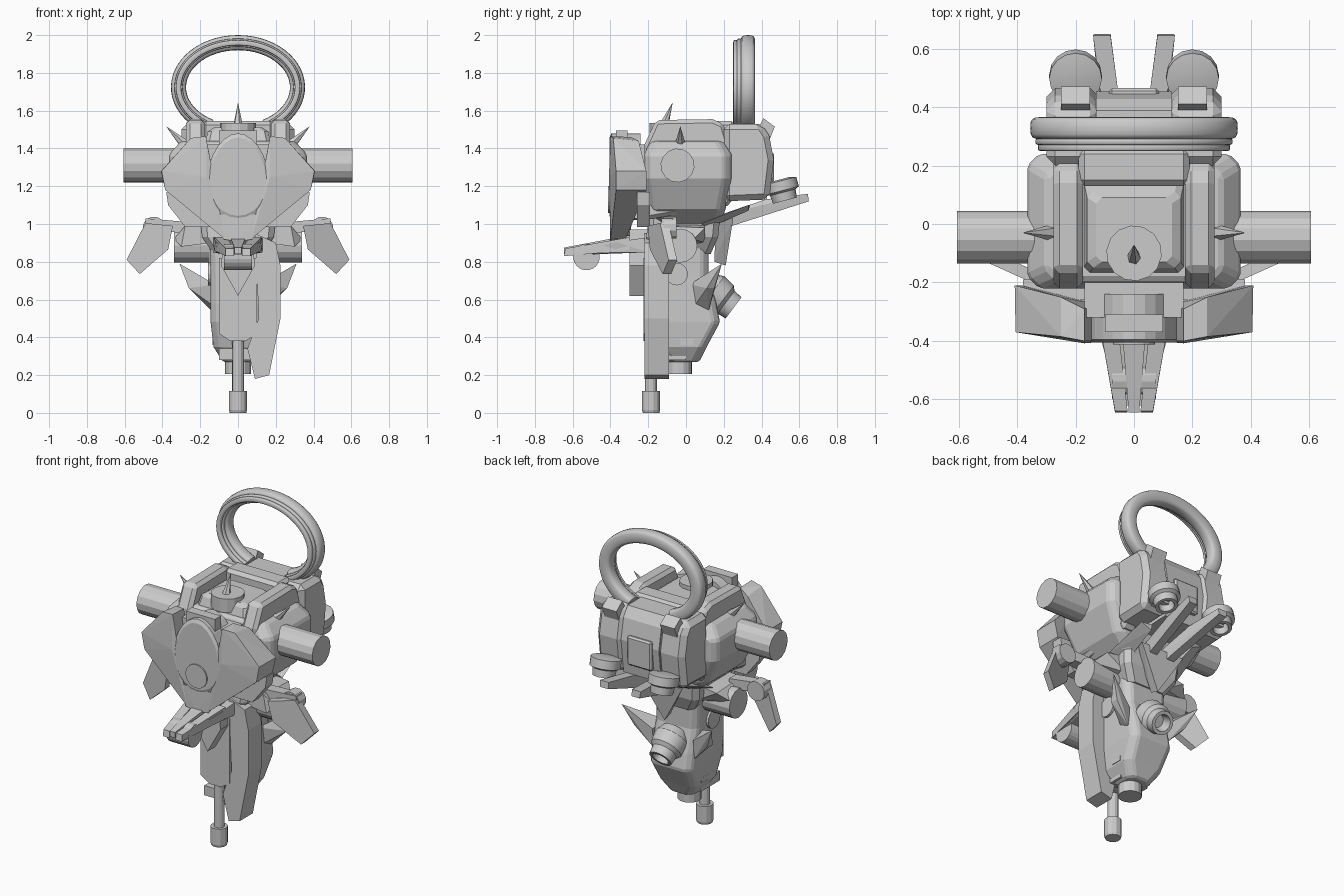
import bpy, bmesh
from math import sin, cos, pi, radians, copysign
from mathutils import Vector

if "Cube" in bpy.data.objects:
    bpy.data.objects.remove(bpy.data.objects["Cube"])


def finish(name, bm, mirror=False, bevel=0, smooth=0):
    bmesh.ops.recalc_face_normals(bm, faces=bm.faces)
    me = bpy.data.meshes.new(name)
    bm.to_mesh(me)
    bm.free()
    ob = bpy.data.objects.new(name, me)
    bpy.context.collection.objects.link(ob)
    if smooth:
        bpy.ops.object.select_all(action='DESELECT')
        ob.select_set(True)
        bpy.context.view_layer.objects.active = ob
        bpy.ops.object.shade_smooth_by_angle(angle=radians(smooth))
    if bevel:
        m = ob.modifiers.new("bevel", 'BEVEL')
        m.width, m.segments, m.limit_method = bevel, 1, 'ANGLE'
    if mirror:
        ob.modifiers.new("mirror", 'MIRROR')
    return ob


def skin(name, rings, **kw):
    """Join equal-sized point rings and cap both ends."""
    bm = bmesh.new()
    vs = [[bm.verts.new(p) for p in r] for r in rings]
    n = len(vs[0])
    for a, b in zip(vs, vs[1:]):
        for i in range(n):
            bm.faces.new((a[i], a[(i + 1) % n], b[(i + 1) % n], b[i]))
    bm.faces.new(vs[0])
    bm.faces.new(vs[-1])
    return finish(name, bm, **kw)


def prism(name, pts, a, b, axis, **kw):
    put = {'x': lambda p, d: (d, p[0], p[1]), 'y': lambda p, d: (p[0], d, p[1])}[axis]
    return skin(name, [[put(p, d) for p in pts] for d in (a, b)], **kw)


def box(name, x0, x1, y0, y1, z0, z1, **kw):
    return prism(name, [(x0, z0), (x1, z0), (x1, z1), (x0, z1)], y0, y1, 'y', **kw)


def loft(name, secs, c, **kw):
    """Chamfered rectangles (z, half width, y0, y1) stacked upward."""
    rings = []
    for z, w, y0, y1 in secs:
        rings.append([(w - c, y0, z), (w, y0 + c, z), (w, y1 - c, z), (w - c, y1, z),
                      (c - w, y1, z), (-w, y1 - c, z), (-w, y0 + c, z), (c - w, y0, z)])
    return skin(name, rings, **kw)


def lathe(name, p0, p1, prof, n=16, **kw):
    """Turned part; prof = (distance along p0->p1, radius)."""
    p0, d = Vector(p0), (Vector(p1) - Vector(p0)).normalized()
    u = d.orthogonal().normalized()
    v = d.cross(u)
    return skin(name, [[p0 + d * t + (u * cos(2 * pi * i / n) + v * sin(2 * pi * i / n)) * r
                        for i in range(n)] for t, r in prof], **kw)


def rod(name, p0, p1, r0, r1=None, n=16, **kw):
    L = (Vector(p1) - Vector(p0)).length
    return lathe(name, p0, p1, [(0, r0), (L, r0 if r1 is None else r1)], n, **kw)


def hull(name, pts, **kw):
    bm = bmesh.new()
    for p in pts:
        bm.verts.new(p)
    bmesh.ops.convex_hull(bm, input=bm.verts)
    bmesh.ops.delete(bm, geom=[v for v in bm.verts if not v.link_faces], context='VERTS')
    bmesh.ops.dissolve_limit(bm, angle_limit=0.02, verts=bm.verts, edges=bm.edges)
    return finish(name, bm, **kw)


def arch(name, y, rr, ry, e):
    """Open oval hoop; section is a superellipse with exponent e."""
    f = lambda v: copysign(abs(v) ** e, v)
    rings = []
    for k in range(49):
        a = radians(-62 + 304 * k / 48)
        rings.append([((.315 + rr * f(cos(b))) * cos(a), y + ry * f(sin(b)),
                       1.724 + (.236 + rr * f(cos(b))) * sin(a))
                      for b in [2 * pi * j / 16 for j in range(16)]])
    skin(name, rings, smooth=45)


# Back ring
arch("back_ring", .328, .04, .038, .6)
arch("back_ring_inner", .282, .022, .012, .5)
arch("back_ring_lip", .262, .014, .012, .5)

# Torso
loft("torso", [(.98, .17, -.14, .17), (1.08, .29, -.2, .21), (1.24, .365, -.22, .24),
               (1.37, .365, -.22, .24), (1.44, .3, -.19, .2)], .04, bevel=.012)
loft("neck_block", [(1.4, .18, -.18, .2), (1.49, .16, -.15, .11), (1.51, .13, -.13, .09)], .02)
prism("shoulder_strap", [(-.22, 1.02), (-.22, 1.42), (-.16, 1.55), (.14, 1.555), (.2, 1.53),
                         (.24, 1.4), (.24, 1.1)], .175, .275, 'x', mirror=True, bevel=.02)
box("rear_collar", -.19, .19, .13, .26, 1.3, 1.545, bevel=.02)
rod("top_cap", (0, -.1, 1.45), (0, -.1, 1.535), .095, n=14)
rod("top_spike", (0, -.125, 1.5), (0, -.072, 1.64), .03, 0.001, n=6)
rod("shoulder_spike", (.26, -.03, 1.4), (.378, -.03, 1.515), .035, .001, n=6, mirror=True)
rod("shoulder_drum", (.34, -.045, 1.31), (.605, -.045, 1.31), .09, n=14, mirror=True)

# Chest armour
hull("chest_wing", [(.17, -.4, 1.465), (.25, -.385, 1.455), (.405, -.37, 1.28),
                    (.385, -.37, 1.18), (.07, -.4, .92), (.17, -.408, 1.25),
                    (.1, -.36, 1.1), (.408, -.21, 1.28), (.385, -.21, 1.18),
                    (.25, -.25, 1.44), (.17, -.29, 1.46), (.07, -.32, .92), (.1, -.28, 1.1)],
     mirror=True)
hull("chest_keel", [(-.1, -.4, 1.05), (.1, -.4, 1.05), (.08, -.4, .92), (-.08, -.4, .92),
                    (0, -.402, .905), (-.09, -.28, 1.05), (.09, -.28, 1.05), (0, -.3, .92)])
oval = [((.165 - .02 * sin(t)) * cos(t), 1.25 + .23 * sin(t)) for t in
        [2 * pi * i / 24 for i in range(24)]]
skin("chest_oval", [[(x * s, y, 1.25 + (z - 1.25) * s) for x, z in oval]
                    for y, s in ((-.24, 1), (-.395, 1), (-.405, .9))])
rod("chest_disc", (0, -.38, 1.13), (0, -.412, 1.13), .073, n=20)
box("chest_top_block", -.1, .1, -.37, -.31, 1.4, 1.495)
box("chest_core", -.17, .17, -.32, -.2, 1.03, 1.42)
prism("rib_plate", [(.12, 1.17), (.38, 1.17), (.37, 1.1), (.28, .985), (.12, .985)],
      -.26, -.19, 'y', mirror=True)

# Backpack
pack = [(.2, 1.12), (.2, 1.53), (.4, 1.53), (.44, 1.47), (.465, 1.34), (.44, 1.13)]
prism("backpack_pod", pack, .12, .3, 'x', mirror=True, bevel=.03)
prism("backpack_core", [(y - .012, z) for y, z in pack], -.13, .13, 'x')
box("backpack_panel", -.085, .085, .42, .465, 1.2, 1.38, bevel=.01)
hull("ring_clamp", [(x, y, z) for x in (.15, .25) for y, z in
                    ((.38, 1.5), (.41, 1.56), (.47, 1.515), (.44, 1.44))], mirror=True)
lathe("backpack_thruster", (.2, .495, 1.235), (.2, .525, 1.12),
      [(0, .05), (.008, .09), (.06, .09), (.07, .07), (.115, .065), (.115, .045), (.06, .04)],
      16, mirror=True, smooth=30)
hull("thruster_arm", [(x, y, z) for x in (.16, .24) for y, z in
                      ((.38, 1.22), (.38, 1.14), (.5, 1.22), (.5, 1.16))], mirror=True)
hull("tail_strut", [(.02, .16, 1.04), (.09, .16, 1.04), (.03, .18, .97), (.08, .18, .97),
                    (.05, .42, 1.13), (.11, .42, 1.13), (.05, .42, 1.07), (.11, .42, 1.07),
                    (.08, .645, 1.16), (.14, .645, 1.16), (.08, .65, 1.12), (.135, .65, 1.12)],
     mirror=True)
hull("tail_plate", [(-.13, .16, 1.07), (.13, .16, 1.07), (-.15, .25, 1.03), (.15, .25, 1.03),
                    (0, .21, .78), (0, .15, .8)])
hull("tail_side_plate", [(.14, .1, 1.02), (.25, .08, 1), (.15, .34, 1.1), (.22, .33, 1.1),
                         (.15, .33, 1.07), (.14, .12, .98)], mirror=True)

# Waist and hips
loft("waist", [(.84, .13, -.2, .13), (.93, .19, -.21, .17), (1.03, .2, -.2, .18)], .03)
hull("hip_block", [(.14, -.15, 1), (.28, -.15, .99), (.34, -.1, .92), (.3, -.15, .88),
                   (.14, -.15, .9), (.14, .1, 1), (.28, .1, .98), (.34, .04, .92),
                   (.14, .1, .9)], mirror=True)
rod("hip_drum", (.15, -.03, .885), (.34, -.03, .885), .09, n=16, mirror=True)
fin = [(.37, .865), (.345, .99), (.49, 1.005), (.59, .81), (.52, .735)]
skin("hip_fin", [[(x, -.2 + (x - .35) * .45 + d, z) for x, z in fin] for d in (0, .045)],
     mirror=True)
rod("fin_pivot", (.445, -.12, .98), (.445, -.05, .98), .06, n=12, mirror=True)
hull("fin_arm", [(.26, y, z) for y in (-.12, -.05) for z in (.95, 1.01)] +
     [(.49, y, z) for y in (-.13, -.07) for z in (.97, 1.03)], mirror=True)

# Front claw
hull("claw_base", [(s * x, y, z) for s in (-1, 1) for x, y, z in
                   ((.13, -.2, .93), (.13, -.2, .85), (.12, -.37, .905), (.11, -.37, .85),
                    (.05, -.62, .86), (.05, -.62, .835))])
hull("claw_finger", [(.06, -.3, .93), (.125, -.3, .93), (.06, -.3, .86), (.125, -.3, .86),
                     (.022, -.64, .87), (.065, -.64, .87), (.022, -.645, .83),
                     (.065, -.645, .83)], mirror=True)
hull("claw_middle", [(s * x, y, z) for s in (-1, 1) for x, y, z in
                     ((.05, -.25, .95), (.05, -.25, .87), (.018, -.645, .875), (.018, -.645, .84))])
rod("claw_roller", (-.075, -.527, .825), (.075, -.527, .825), .07, n=20)
prism("front_skirt", [(-.07, .97), (.07, .97), (.09, .78), (0, .62), (-.09, .78)],
      -.3, -.2, 'y')

# Leg
loft("leg", [(.27, .08, -.1, .07), (.35, .13, -.15, .11), (.48, .145, -.19, .18),
             (.58, .145, -.2, .16), (.72, .145, -.2, .12), (.88, .15, -.2, .12)], .035, bevel=.01)
prism("leg_front_plate", [(-.1, .82), (.1, .82), (.1, .42), (.04, .38), (-.04, .38), (-.1, .42)],
      -.225, -.15, 'y')
box("ankle_block", -.1, .1, -.19, .0, .28, .34)
prism("side_guard", [(.09, .95), (.2, .9), (.225, .78), (.225, .5), (.165, .2), (.09, .18),
                     (.05, .34), (.11, .5)], -.22, -.09, 'y')
rod("foot_drum", (0, -.035, .205), (0, -.035, .32), .068, n=14)
rod("support_rod", (0, -.185, .08), (0, -.185, .6), .031, n=14)
lathe("rod_tip", (0, -.185, 0), (0, -.185, 1), [(0, .045), (.015, .05), (.115, .05)], 12)
rod("knee_disc", (.1, -.05, .735), (.16, -.05, .735), .06, n=16, mirror=True)
hull("leg_spike", [(.12, .04, .56), (.14, .12, .54), (.12, .02, .68), (.14, .13, .66),
                   (.26, .11, .66), (.25, .15, .66), (.31, .19, .79)], mirror=True)
box("leg_vent", .1, .135, -.03, .04, .36, .39, mirror=True)
lathe("leg_thruster", (0, .1, .67), (0, .18, .61),
      [(0, .08), (.05, .105), (.12, .095), (.14, .075), (.19, .07), (.19, .05), (.13, .04)],
      18, smooth=30)
